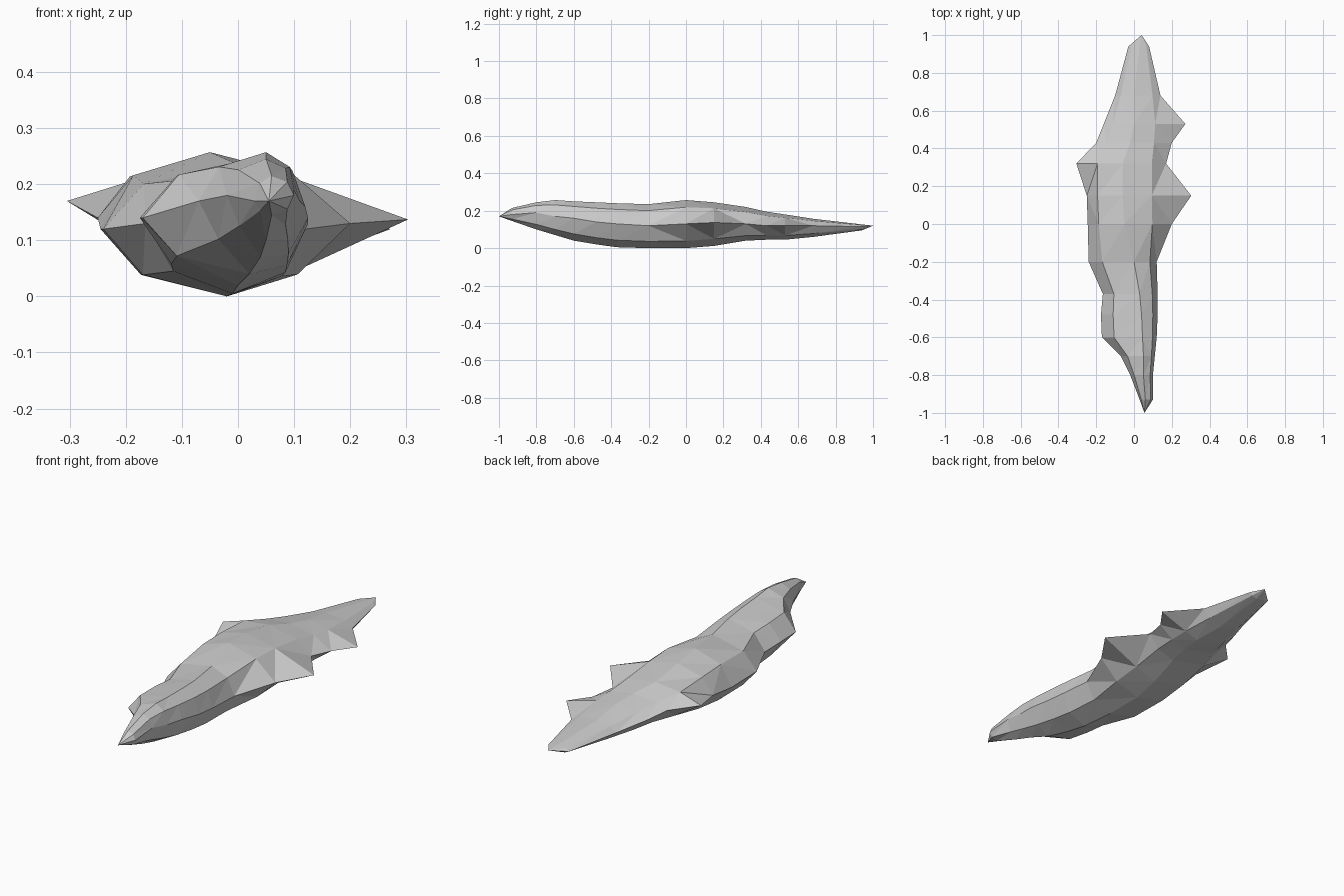
import bpy, bmesh

if "Cube" in bpy.data.objects:
    bpy.data.objects.remove(bpy.data.objects["Cube"])

# Cross-sections along the rock: y, left x/z, right x/z, ridge x/z, keel x/z
SECTIONS = [
    (-.93, .03, .17, .10, .18, .06, .215, .06, .145),
    (-.80, -.02, .18, .10, .19, .05, .245, .05, .10),
    (-.70, -.07, .17, .11, .17, .05, .257, .04, .07),
    (-.60, -.17, .14, .12, .16, .045, .25, .02, .04),
    (-.48, -.175, .14, .125, .14, .04, .245, 0, .02),
    (-.37, -.165, .13, .125, .13, .03, .24, -.01, .005),
    (-.20, -.24, .12, .12, .12, 0, .235, -.02, 0),
    (0, -.245, .12, .20, .13, -.05, .257, -.02, 0),
    (.15, -.25, .14, .303, .137, -.06, .245, 0, .012),
    (.32, -.305, .17, .17, .13, -.06, .22, .03, .04),
    (.43, -.20, .16, .20, .12, -.02, .195, .05, .045),
    (.53, -.16, .14, .272, .12, 0, .18, .06, .045),
    (.68, -.10, .12, .14, .12, 0, .157, .04, .06),
    (.94, -.03, .11, .08, .115, .03, .127, .04, .095),
]


def ring(s):
    """Eight-sided section; shoulders stay on the body so side spurs are thin."""
    y, xl, zl, xr, zr, xt, zt, xb, zb = s
    left, right = max(xl, -.25), min(xr, .16)

    def shoulder(side, z, cx, cz, f):
        return (cx + f * (side - cx), y, z + f * (cz - z))
    return [(xl, y, zl), shoulder(left, zl, xt, zt, .7), (xt, y, zt),
            shoulder(right, zr, xt, zt, .7), (xr, y, zr),
            shoulder(right, zr, xb, zb, .7), (xb, y, zb),
            shoulder(left, zl, xb, zb, .68)]


# Faceted rock body, lofted between the two pointed ends
bm = bmesh.new()
rings = [[bm.verts.new(p) for p in ring(s)] for s in SECTIONS]
front_tip = bm.verts.new((.055, -1, .17))
back_tip = bm.verts.new((.04, 1, .12))
for i in range(8):
    j = (i + 1) % 8
    for a, b in zip(rings, rings[1:]):
        bm.faces.new((a[i], a[j], b[j], b[i]))
    bm.faces.new((front_tip, rings[0][j], rings[0][i]))
    bm.faces.new((back_tip, rings[-1][i], rings[-1][j]))
bmesh.ops.triangulate(bm, faces=bm.faces[:])
bmesh.ops.recalc_face_normals(bm, faces=bm.faces[:])
mesh = bpy.data.meshes.new("rock")
bm.to_mesh(mesh)
bm.free()
rock = bpy.data.objects.new("rock", mesh)
bpy.context.collection.objects.link(rock)
